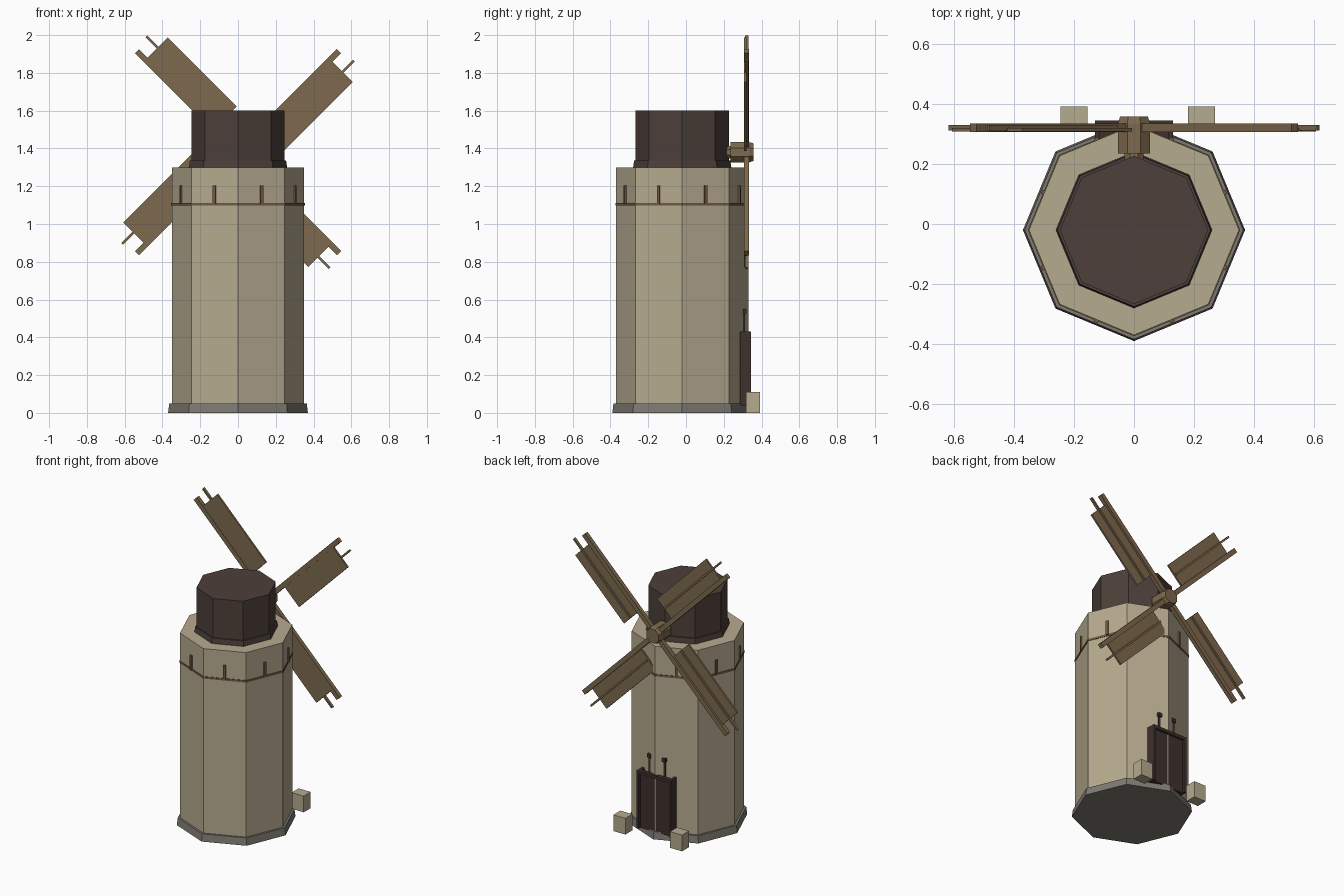
import bpy, bmesh, math
from mathutils import Matrix, Vector

if "Cube" in bpy.data.objects:
    bpy.data.objects.remove(bpy.data.objects["Cube"])


def material(name, rgb):
    m = bpy.data.materials.new(name)
    m.diffuse_color = (*rgb, 1)
    m.use_nodes = True
    m.node_tree.nodes["Principled BSDF"].inputs["Base Color"].default_value = m.diffuse_color
    return m


PLASTER = material("cream plaster", (0.47, 0.405, 0.275))
STONE = material("grey stone", (0.21, 0.197, 0.172))
ROOF = material("dark roof", (0.074, 0.050, 0.042))
DOOR = material("door brown", (0.050, 0.031, 0.027))
WOOD = material("sail wood", (0.205, 0.141, 0.074))
TRIM = material("trim brown", (0.165, 0.102, 0.060))
CY = -0.02  # tower centre along y


def finish(name, bm, mat, matrix=Matrix()):
    bm.transform(matrix)
    bmesh.ops.recalc_face_normals(bm, faces=bm.faces)
    me = bpy.data.meshes.new(name)
    bm.to_mesh(me)
    bm.free()
    me.materials.append(mat)
    ob = bpy.data.objects.new(name, me)
    bpy.context.collection.objects.link(ob)
    return ob


def box(name, lo, hi, mat, matrix=Matrix()):
    bm = bmesh.new()
    bmesh.ops.create_cube(bm, size=1)
    lo, hi = Vector(lo), Vector(hi)
    for v in bm.verts:
        v.co = Vector([lo[i] + (v.co[i] + 0.5) * (hi[i] - lo[i]) for i in range(3)])
    return finish(name, bm, mat, matrix)


def octagon(name, rings, mat, matrix=Matrix()):
    """Eight-sided solid from (radius, height) rings."""
    bm = bmesh.new()
    loops = [[bm.verts.new((r * math.cos(i * math.pi / 4), r * math.sin(i * math.pi / 4), z))
              for i in range(8)] for r, z in rings]
    for a, b in zip(loops, loops[1:]):
        for i in range(8):
            j = (i + 1) % 8
            bm.faces.new((a[i], a[j], b[j], b[i]))
    bm.faces.new(loops[0])
    bm.faces.new(loops[-1])
    return finish(name, bm, mat, matrix)


centre = Matrix.Translation((0, CY, 0))

# Tower body, plinth, ledge and cap
octagon("plinth", [(0.37, 0), (0.364, 0.05)], STONE, centre)
octagon("tower", [(0.35, 0.04), (0.35, 1.30)], PLASTER, centre)
octagon("ledge", [(0.3535, 1.098), (0.3535, 1.112)], TRIM, centre)
octagon("cap_rim", [(0.26, 1.30), (0.255, 1.335)], ROOF, centre)
octagon("cap", [(0.247, 1.33), (0.247, 1.60)], ROOF, centre)

# Slit windows, one in the middle of each wall
for k in range(8):
    turn = centre @ Matrix.Rotation(math.radians(22.5 + 45 * k), 4, 'Z')
    box(f"slit_window_{k}", (0.315, -0.008, 1.105), (0.333, 0.008, 1.203), TRIM, turn)

# Door at the back with a raised frame and two brackets above
box("door_panel", (-0.115, 0.285, 0.04), (0.115, 0.328, 0.415), DOOR)
box("door_lintel", (-0.13, 0.318, 0.41), (0.13, 0.345, 0.43), DOOR)
for s, side in ((-1, "left"), (1, "right")):
    x = sorted((s * 0.113, s * 0.13))
    box(f"door_jamb_{side}", (x[0], 0.285, 0.04), (x[1], 0.345, 0.43), DOOR)
    box(f"bracket_{side}", (s * 0.055 - 0.009, 0.292, 0.41), (s * 0.055 + 0.009, 0.31, 0.55), DOOR)
    box(f"bracket_head_{side}", (s * 0.055 - 0.013, 0.292, 0.525), (s * 0.055 + 0.013, 0.32, 0.55), DOOR)

# Stone blocks beside the door
box("block_left", (-0.245, 0.318, 0), (-0.155, 0.392, 0.11), PLASTER)
box("block_right", (0.18, 0.318, 0), (0.27, 0.392, 0.11), PLASTER)

# Hub and axle, pointing backwards
hub = Matrix.Translation((0, 0, 1.38)) @ Matrix.Rotation(math.radians(-90), 4, 'X') \
    @ Matrix.Rotation(math.radians(22.5), 4, 'Z')
octagon("hub", [(0.058, 0.235), (0.058, 0.335), (0.05, 0.358)], WOOD, hub)
octagon("axle", [(0.035, 0.15), (0.035, 0.24)], WOOD, hub)

# Four sails: spar, cloth board and thin middle batten
for k in range(4):
    turn = Matrix.Translation((0, 0, 1.38)) @ Matrix.Rotation(-math.radians(45 + 90 * k), 4, 'Y')
    box(f"spar_{k}", (0, 0.306, -0.015), (0.757, 0.334, 0.016), WOOD, turn)
    box(f"sail_board_{k}", (0.175, 0.308, -0.166), (0.692, 0.32, 0.0), WOOD, turn)
    box(f"batten_{k}", (0.175, 0.312, -0.097), (0.777, 0.33, -0.085), WOOD, turn)
